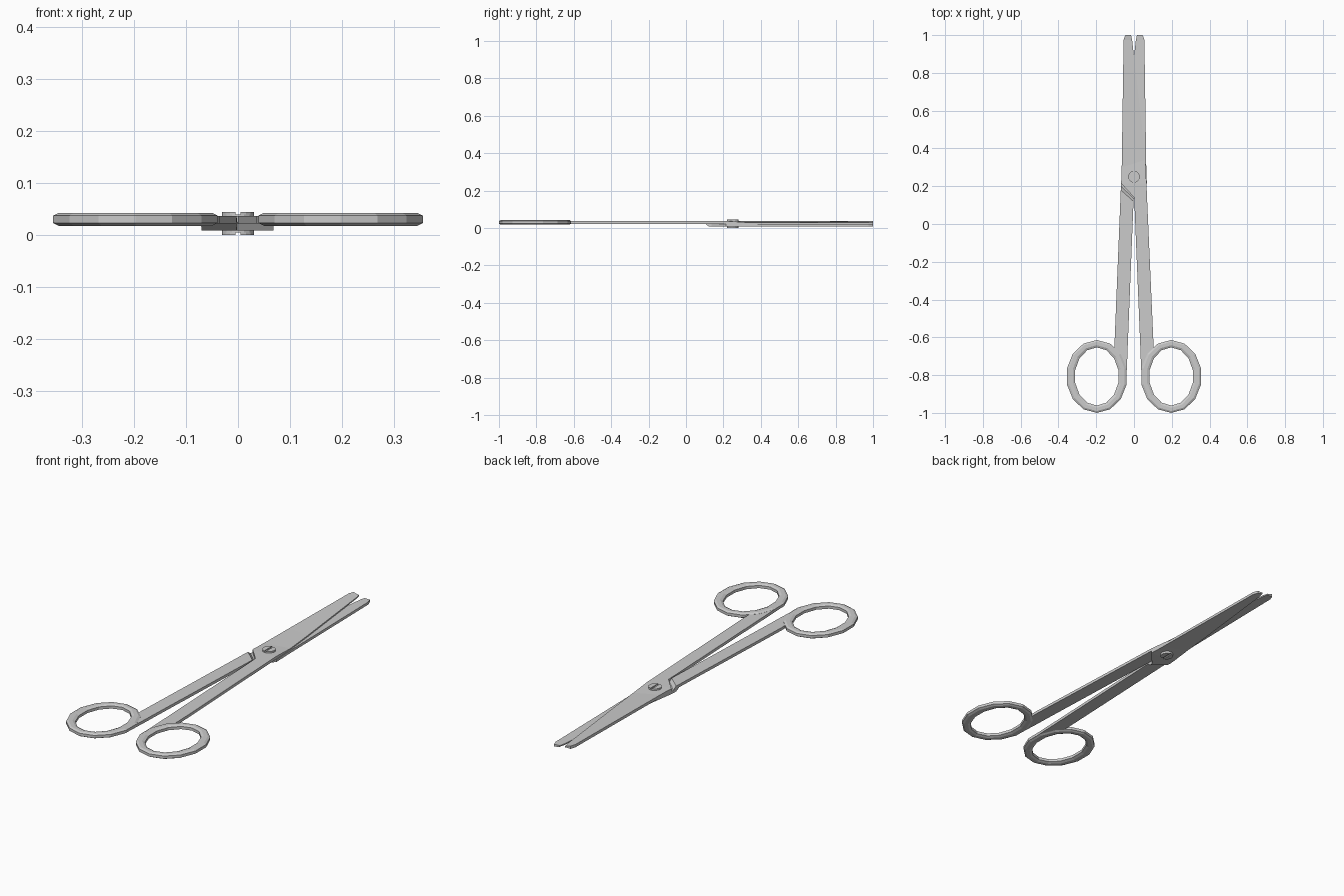
import bpy, bmesh
from math import sin, cos, pi, acos

if "Cube" in bpy.data.objects:
    bpy.data.objects.remove(bpy.data.objects["Cube"])

def make(name, build):
    bm = bmesh.new()
    build(bm)
    bmesh.ops.recalc_face_normals(bm, faces=bm.faces)
    me = bpy.data.meshes.new(name)
    bm.to_mesh(me)
    bm.free()
    ob = bpy.data.objects.new(name, me)
    bpy.context.collection.objects.link(ob)
    return ob

def loft(bm, sections, closed=False):
    rows = [[bm.verts.new(p) for p in s] for s in sections]
    n = len(rows[0])
    for i in range(len(rows) if closed else len(rows) - 1):
        a, b = rows[i], rows[(i + 1) % len(rows)]
        for j in range(n):
            k = (j + 1) % n
            bm.faces.new((a[j], a[k], b[k], b[j]))
    if not closed:
        bm.faces.new(rows[0])
        bm.faces.new(rows[-1])

def strip(name, stations, mirror=1):
    # station: left xy, right xy, bottom and top at left, bottom and top at right
    def build(bm):
        loft(bm, [[(mirror * xl, yl, a), (mirror * xr, yr, c),
                   (mirror * xr, yr, d), (mirror * xl, yl, b)]
                  for xl, yl, xr, yr, a, b, c, d in stations])
    return make(name, build)

def ring(name, side):
    # oval finger loop with an octagonal section
    def build(bm):
        sect = [(0, -.007), (.3, -.0125), (.75, -.0125), (1, -.007),
                (1, .007), (.75, .0125), (.3, .0125), (0, .007)]
        secs = []
        for i in range(14):
            t = pi / 2 + 2 * pi * i / 14
            secs.append([(side * (.197 + (.117 + .045 * r) * cos(t)),
                          -.807 + (.154 + .039 * r) * sin(t), .0305 + z)
                         for r, z in sect])
        loft(bm, secs, closed=True)
    return make(name, build)

def prism(bm, pts, z0, z1):
    loft(bm, [[(x, y, z) for x, y in pts] for z in (z0, z1)])

Z = (.0225, .037, .0225, .037)      # upper layer
L = (.009, .0225, .009, .0225)      # lower layer
shank = [(.041, -.83, .078, -.79, *Z), (.035, -.70, .100, -.70, *Z),
         (.033, -.64, .103, -.63, *Z)]
blade = [(-.068, .215, .066, .215), (-.065, .30, .060, .34),
         (-.062, .50, .044, .50), (-.055, .975, -.010, .975),
         (-.046, 1.0, -.016, 1.0)]

# upper half: right shank running into left blade
strip("upper_half", shank + [(.001, .14, .069, .14, *Z)]
      + [(*b, *Z) for b in blade[:1]]
      + [(*b, .0225, .037, .0225, .029) for b in blade[1:]])

# lower half: left shank stepping down to the right blade
strip("lower_half", shank + [(.003, .105, .071, .155, *Z),
                             (.003, .12, .070, .18, .009, .037, .009, .037),
                             (.001, .135, .069, .20, *L)]
      + [(-.068, .215, .068, .216, *L)]
      + [(*b, .009, .0225, .016, .0225) for b in blade[1:]], mirror=-1)

ring("right_finger_loop", 1)
ring("left_finger_loop", -1)

# pivot screw with slotted heads on both sides
def screw(bm):
    cy, r, g = .25, .031, .005
    circle = [(r * cos(2 * pi * i / 16), cy + r * sin(2 * pi * i / 16)) for i in range(16)]
    prism(bm, circle, .005, .040)
    a = acos(g / r)
    half = [(r * cos(-a + 2 * a * i / 8), r * sin(-a + 2 * a * i / 8)) for i in range(9)]
    for s in (1, -1):
        pts = [(s * x, cy + y) for x, y in half]
        prism(bm, pts, .040, .045)
        prism(bm, pts, 0, .005)
make("pivot_screw", screw)
